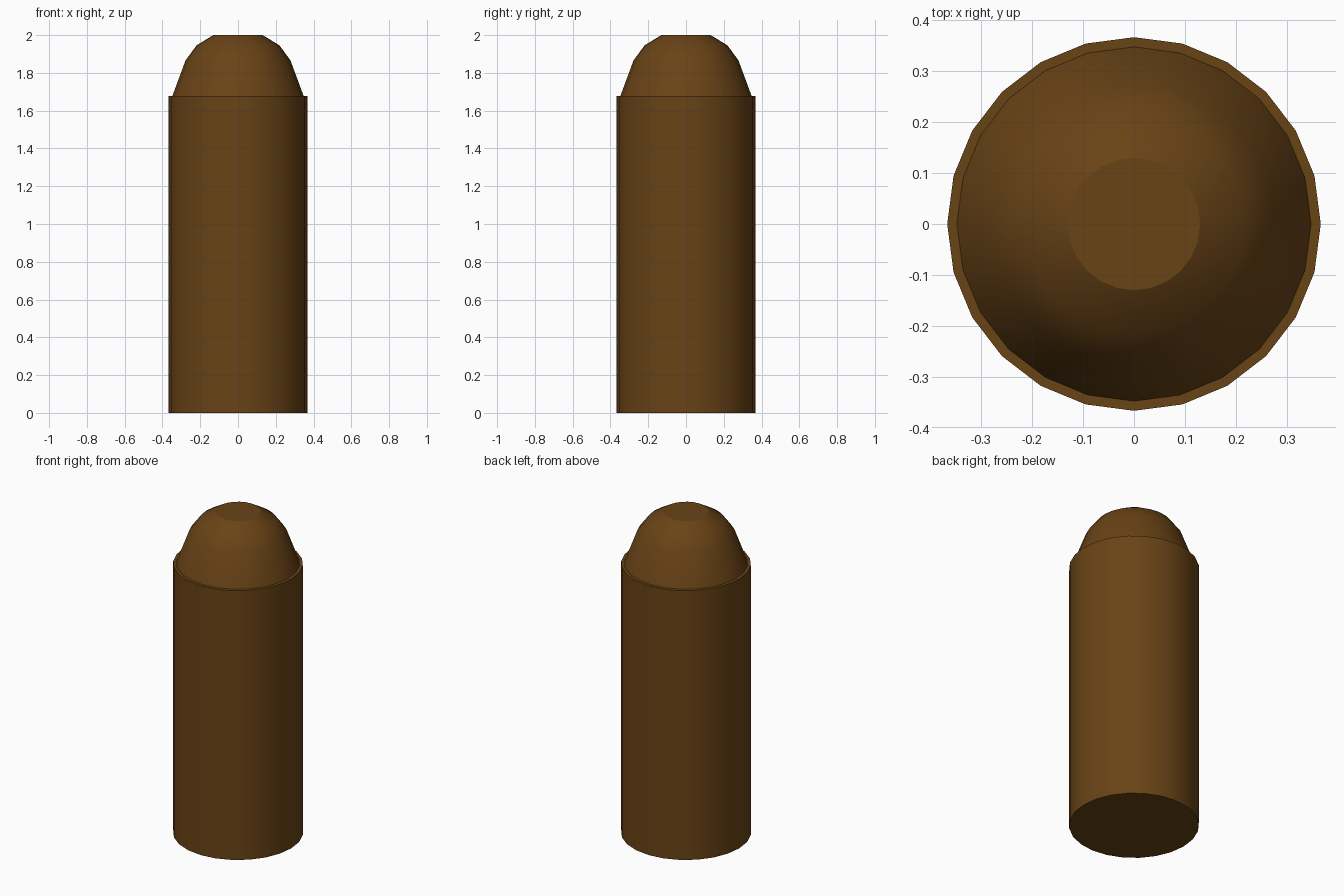
import bpy, bmesh, math

if "Cube" in bpy.data.objects:
    bpy.data.objects.remove(bpy.data.objects["Cube"])

SIDES = 24

brass = bpy.data.materials.new("dark_brass")
brass.diffuse_color = (0.14, 0.056, 0.008, 1)
brass.use_nodes = True
brass.node_tree.nodes["Principled BSDF"].inputs["Base Color"].default_value = brass.diffuse_color


def lathe(name, profile, cap_bottom=False, cap_top=False):
    """Revolve (radius, z) points around z, listed from bottom to top."""
    bm = bmesh.new()
    rings = []
    for r, z in profile:
        rings.append([bm.verts.new((r * math.cos(2 * math.pi * i / SIDES),
                                    r * math.sin(2 * math.pi * i / SIDES), z))
                      for i in range(SIDES)])
    for low, high in zip(rings, rings[1:]):
        for i in range(SIDES):
            j = (i + 1) % SIDES
            bm.faces.new((low[i], low[j], high[j], high[i]))
    if cap_bottom:
        bm.faces.new(rings[0][::-1])
    if cap_top:
        bm.faces.new(rings[-1])
    mesh = bpy.data.meshes.new(name)
    bm.to_mesh(mesh)
    bm.free()
    mesh.materials.append(brass)
    obj = bpy.data.objects.new(name, mesh)
    bpy.context.collection.objects.link(obj)
    bpy.ops.object.select_all(action='DESELECT')
    obj.select_set(True)
    bpy.context.view_layer.objects.active = obj
    bpy.ops.object.shade_smooth_by_angle(angle=math.radians(29))
    return obj


# Straight casing with a narrow flat rim
lathe("casing", [(0.367, 0), (0.367, 1.677), (0.348, 1.677)], cap_bottom=True)

# Rounded tip with a flat top
lathe("tip", [(0.348, 1.677), (0.277, 1.868), (0.218, 1.947), (0.13, 2.0)], cap_top=True)
